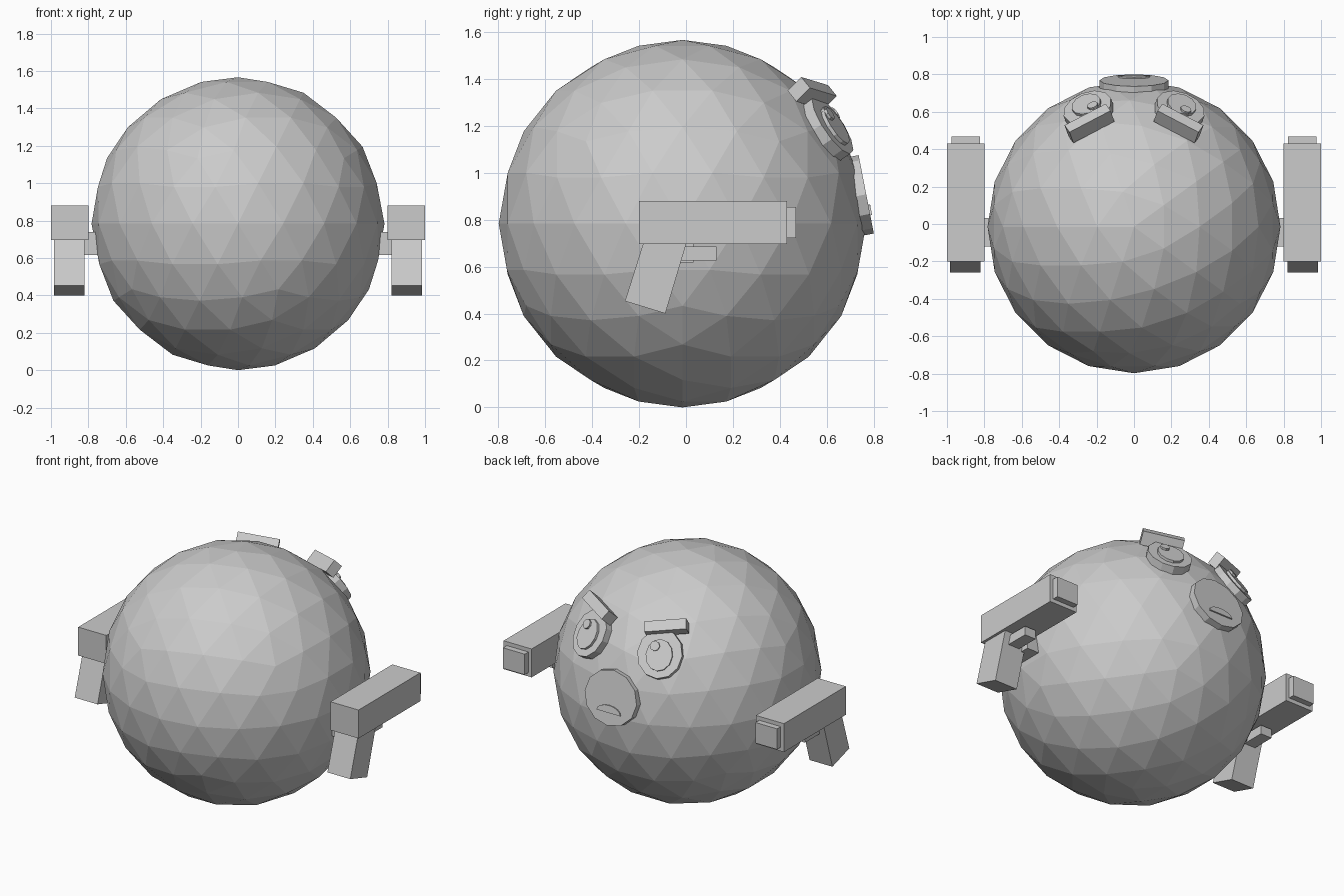
import bpy, bmesh, math
from mathutils import Vector, Matrix

if "Cube" in bpy.data.objects:
    bpy.data.objects.remove(bpy.data.objects["Cube"])

grey = bpy.data.materials.new("plain_grey")
grey.diffuse_color = (0.6, 0.6, 0.6, 1)
grey.use_nodes = True
grey.node_tree.nodes["Principled BSDF"].inputs["Base Color"].default_value = grey.diffuse_color


def finish(name, bm):
    bmesh.ops.recalc_face_normals(bm, faces=bm.faces)
    me = bpy.data.meshes.new(name)
    bm.to_mesh(me)
    bm.free()
    me.materials.append(grey)
    ob = bpy.data.objects.new(name, me)
    bpy.context.collection.objects.link(ob)
    return ob


def frame(centre, ax, ay, az):
    m = Matrix((ax, ay, az)).transposed().to_4x4()
    m.translation = centre
    return m


def box(name, lo, hi):
    lo, hi = Vector(lo), Vector(hi)
    bm = bmesh.new()
    bmesh.ops.create_cube(bm, size=1)
    bmesh.ops.scale(bm, vec=hi - lo, verts=bm.verts)
    bmesh.ops.translate(bm, vec=(lo + hi) / 2, verts=bm.verts)
    return finish(name, bm)


def plate(name, face_centre, normal, rx, ry, depth, sides=12, shift=(0, 0, 0), arc=360):
    """Elliptical plate whose outer face sits at face_centre; shift is (across, up, out)."""
    n = Vector(normal).normalized()
    ax = Vector((0, 0, 1)).cross(n).normalized()
    m = frame(Vector(face_centre), ax, n.cross(ax), n)
    bm = bmesh.new()
    count = sides if arc == 360 else sides + 1
    ring = []
    for i in range(count):
        a = math.radians(arc) * i / sides
        ring.append(bm.verts.new((rx * math.cos(a) + shift[0],
                                  ry * math.sin(a) + shift[1], shift[2])))
    f = bm.faces.new(ring)
    ext = bmesh.ops.extrude_face_region(bm, geom=[f], use_keep_orig=True)
    low = [v for v in ext["geom"] if isinstance(v, bmesh.types.BMVert)]
    bmesh.ops.translate(bm, vec=(0, 0, -depth), verts=low)
    bmesh.ops.transform(bm, matrix=m, verts=bm.verts)
    return finish(name, bm)


# Round body
bm = bmesh.new()
bmesh.ops.create_icosphere(bm, subdivisions=3, radius=0.783)
bmesh.ops.rotate(bm, cent=(0, 0, 0), matrix=Matrix.Rotation(math.pi, 3, 'Z'), verts=bm.verts)
bmesh.ops.translate(bm, vec=(0, -0.015, 0.783), verts=bm.verts)
finish("body", bm)

# Mouth disc with a frown
mouth_c, mouth_n = (0, 0.768, 0.908), (0, 0.98, 0.19)
plate("mouth", mouth_c, mouth_n, 0.185, 0.17, 0.07)
plate("frown", mouth_c, mouth_n, 0.085, 0.045, 0.02, 8, (0, -0.09, 0.008), 180)

for s, side in ((1, "right"), (-1, "left")):
    # Eye: white, iris, highlight
    c, n = (0.25 * s, 0.625, 1.205), (0.30 * s, 0.78, 0.53)
    plate("eye_" + side, c, n, 0.135, 0.148, 0.08)
    plate("iris_" + side, c, n, 0.08, 0.095, 0.04, 12, (0, -0.01, 0.016))
    plate("highlight_" + side, c, n, 0.03, 0.03, 0.03, 8, (-0.03, 0.04, 0.028))

    # Slanted eyebrow
    d = Vector((-0.877 * s, 0.458, -0.139)).normalized()
    r = Vector((0.35 * s, 0.62, 0.70))
    r = (r - r.dot(d) * d).normalized()
    bm = bmesh.new()
    bmesh.ops.create_cube(bm, size=1)
    bmesh.ops.scale(bm, vec=(0.25, 0.085, 0.065), verts=bm.verts)
    bmesh.ops.transform(bm, matrix=frame(Vector((0.238 * s, 0.538, 1.338)), d, r, d.cross(r)),
                        verts=bm.verts)
    finish("eyebrow_" + side, bm)

    # Side blaster: barrel, muzzle, trigger bar, mounting peg
    def part(name, x, y, z):
        xs = sorted((x[0] * s, x[1] * s))
        box(name + "_" + side, (xs[0], y[0], z[0]), (xs[1], y[1], z[1]))

    part("barrel", (0.80, 1.0), (-0.20, 0.43), (0.697, 0.88))
    part("muzzle", (0.823, 0.977), (0.40, 0.468), (0.722, 0.855))
    part("trigger", (0.86, 0.94), (-0.05, 0.13), (0.627, 0.685))
    part("peg", (0.70, 0.84), (-0.12, 0.032), (0.617, 0.74))

    # Raked grip, extruded from its side profile
    bm = bmesh.new()
    f = bm.faces.new([bm.verts.new((0.82 * s, y, z)) for y, z in
                      ((0.02, 0.76), (-0.088, 0.40), (-0.26, 0.453), (-0.163, 0.76))])
    ext = bmesh.ops.extrude_face_region(bm, geom=[f], use_keep_orig=True)
    bmesh.ops.translate(bm, vec=(0.163 * s, 0, 0),
                        verts=[v for v in ext["geom"] if isinstance(v, bmesh.types.BMVert)])
    finish("grip_" + side, bm)
